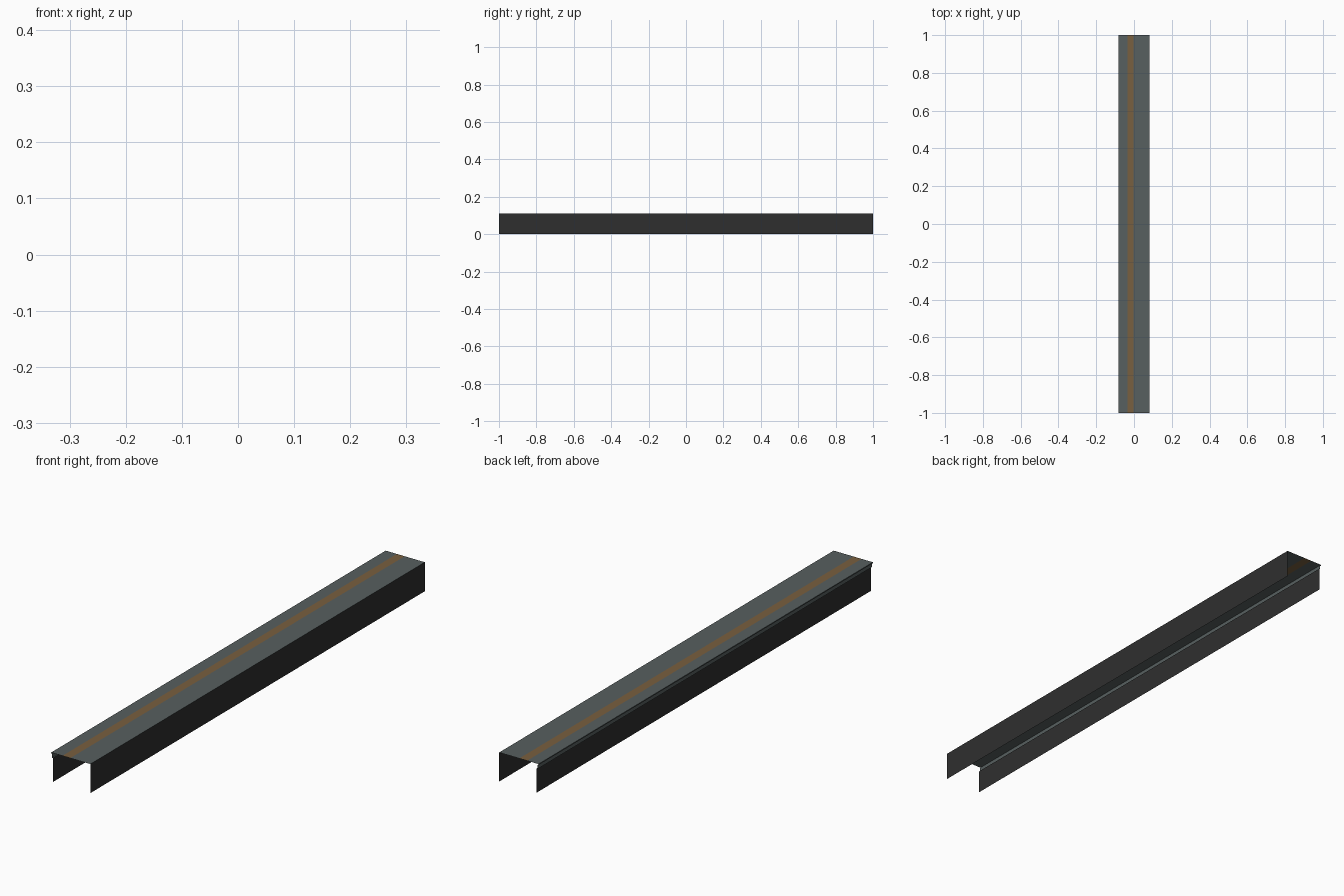
import bpy

if "Cube" in bpy.data.objects:
    bpy.data.objects.remove(bpy.data.objects["Cube"])

def mat(name, rgb):
    m = bpy.data.materials.new(name)
    m.diffuse_color = (*rgb, 1)
    m.use_nodes = True
    m.node_tree.nodes["Principled BSDF"].inputs["Base Color"].default_value = m.diffuse_color
    return m

grey = mat("slate grey", (0.095, 0.115, 0.115))
brown = mat("rust brown", (0.19, 0.115, 0.05))
black = mat("charcoal", (0.028, 0.028, 0.028))

def sheet(name, profile, mats):
    """Sweep an open x-z profile along y; one material per segment."""
    verts = [(x, y, z) for y in (-1, 1) for x, z in profile]
    n = len(profile)
    faces = [(i, i + 1, n + i + 1, n + i) for i in range(n - 1)]
    me = bpy.data.meshes.new(name)
    me.from_pydata(verts, [], faces)
    used = list(dict.fromkeys(mats))
    for m in used:
        me.materials.append(m)
    for p, m in zip(me.polygons, mats):
        p.material_index = used.index(m)
    ob = bpy.data.objects.new(name, me)
    bpy.context.collection.objects.link(ob)

# Top deck with the painted stripe
sheet("top_deck", [(-0.082, 0.11), (-0.035, 0.11), (-0.002, 0.11), (0.082, 0.11)],
      [grey, brown, grey])
# Stepped lip under the left edge
sheet("left_lip", [(-0.075, 0.091), (-0.079, 0.091), (-0.079, 0.106),
                   (-0.082, 0.106), (-0.082, 0.11)], [grey] * 4)
# Side walls
sheet("left_wall", [(-0.075, 0), (-0.075, 0.091)], [black])
sheet("right_wall", [(0.082, 0.11), (0.082, 0)], [black])
